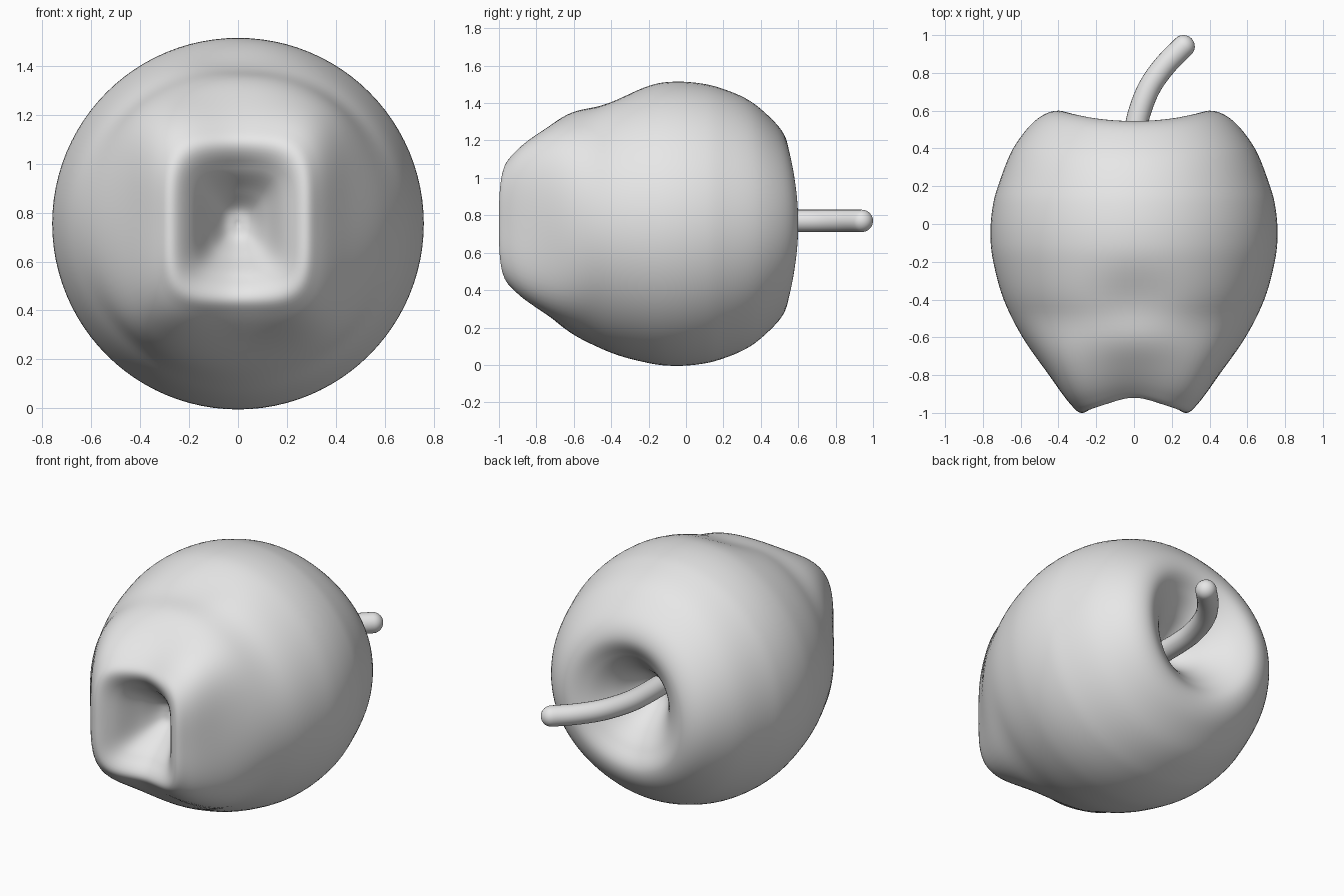
import bpy, bmesh, math
from mathutils import Vector

cube = bpy.data.objects.get("Cube")
if cube:
    bpy.data.objects.remove(cube, do_unlink=True)

grey = bpy.data.materials.new("plain_grey")
grey.use_nodes = True
grey.diffuse_color = (0.8, 0.8, 0.8, 1)
grey.node_tree.nodes["Principled BSDF"].inputs["Base Color"].default_value = (0.8, 0.8, 0.8, 1)


def ramp(t):
    t = max(0.0, min(1.0, t))
    return t * t * (3 - 2 * t)


def smooth_path(points, steps):
    """Catmull-Rom curve through the points."""
    pts = [Vector(p) for p in points]
    pts = [2 * pts[0] - pts[1]] + pts + [2 * pts[-1] - pts[-2]]
    out = []
    for a, b, c, d in zip(pts, pts[1:], pts[2:], pts[3:]):
        for i in range(steps):
            t = i / steps
            out.append(0.5 * (2 * b + (c - a) * t + (2 * a - 5 * b + 4 * c - d) * t ** 2
                              + (3 * b - a - 3 * c + d) * t ** 3))
    return out + [pts[-2]]


def make_object(name, bm):
    bmesh.ops.recalc_face_normals(bm, faces=bm.faces)
    mesh = bpy.data.meshes.new(name)
    bm.to_mesh(mesh)
    bm.free()
    mesh.materials.append(grey)
    for poly in mesh.polygons:
        poly.use_smooth = True
    obj = bpy.data.objects.new(name, mesh)
    bpy.context.collection.objects.link(obj)
    return obj


def skin_rings(bm, rings, start, end):
    """Bridge rings of points and close both ends with a pole."""
    loops = [[bm.verts.new(p) for p in ring] for ring in rings]
    n = len(loops[0])
    first, last = bm.verts.new(start), bm.verts.new(end)
    for i in range(n):
        j = (i + 1) % n
        bm.faces.new((first, loops[0][i], loops[0][j]))
        bm.faces.new((last, loops[-1][j], loops[-1][i]))
        for a, b in zip(loops, loops[1:]):
            bm.faces.new((a[i], b[i], b[j], a[j]))


# Fruit body: radius and position along the lying axis, front hollow to back hollow
CENTRE = 0.755
profile = smooth_path([
    (0, -0.66), (0.06, -0.69), (0.12, -0.79), (0.19, -0.93), (0.27, -1.0),
    (0.34, -0.95), (0.45, -0.8), (0.59, -0.6), (0.69, -0.4), (0.745, -0.2),
    (0.76, -0.06), (0.75, 0.08), (0.72, 0.2), (0.64, 0.4), (0.52, 0.55),
    (0.4, 0.6), (0.29, 0.55), (0.19, 0.44), (0.09, 0.29), (0, 0.22)], 6)


def body_point(r, y, angle):
    c, s = math.cos(angle), math.sin(angle)
    front = ramp((-y - 0.45) / 0.5)
    back = ramp((y - 0.2) / 0.35)
    # squarer and taller towards the front
    r2 = r * (1 + front * ((c ** 4 + s ** 4) ** -0.25 - 1))
    x, z = r2 * c, r2 * s
    z *= 1 + front * (0.15 + 0.04 * s)
    # rims dip above and below the axis
    y += 0.08 * front * s ** 4 * min(1, r / 0.2)
    y -= 0.055 * back * s * s * min(1, r / 0.3)
    # shallow dent on the upper side
    if z > 0:
        z -= 0.04 * ramp(z / 0.4) * math.exp(-(x / 0.22) ** 2 - ((y + 0.4) / 0.16) ** 2)
    return Vector((x, y, z + CENTRE))


SIDES = 96
bm = bmesh.new()
rings = [[body_point(r, y, math.tau * k / SIDES) for k in range(SIDES)]
         for r, y in profile[1:-1]]
skin_rings(bm, rings, (0, profile[0].y, CENTRE), (0, profile[-1].y, CENTRE))
make_object("fruit_body", bm)

# Stem: a bent round rod with a domed tip
RADIUS = 0.06
path = smooth_path([(0, 0.18), (0, 0.4), (0.018, 0.55), (0.075, 0.71),
                    (0.16, 0.835), (0.262, 0.94)], 6)
tip_dir = (path[-1] - path[-2]).normalized()
sections = []
for i, p in enumerate(path):
    tangent = path[min(i + 1, len(path) - 1)] - path[max(i - 1, 0)]
    sections.append((p, tangent.normalized(), RADIUS))
for k in range(1, 7):
    a = k / 7 * math.pi / 2
    sections.append((path[-1] + tip_dir * RADIUS * math.sin(a), tip_dir, RADIUS * math.cos(a)))

rings = []
for p, t, radius in sections:
    ring = []
    for k in range(24):
        a = math.tau * k / 24
        side = radius * math.cos(a)
        ring.append((p.x + t.y * side, p.y - t.x * side, 0.77 + radius * math.sin(a)))
    rings.append(ring)
tip = path[-1] + tip_dir * RADIUS
bm = bmesh.new()
skin_rings(bm, rings, (path[0].x, path[0].y, 0.77), (tip.x, tip.y, 0.77))
make_object("stem", bm)
